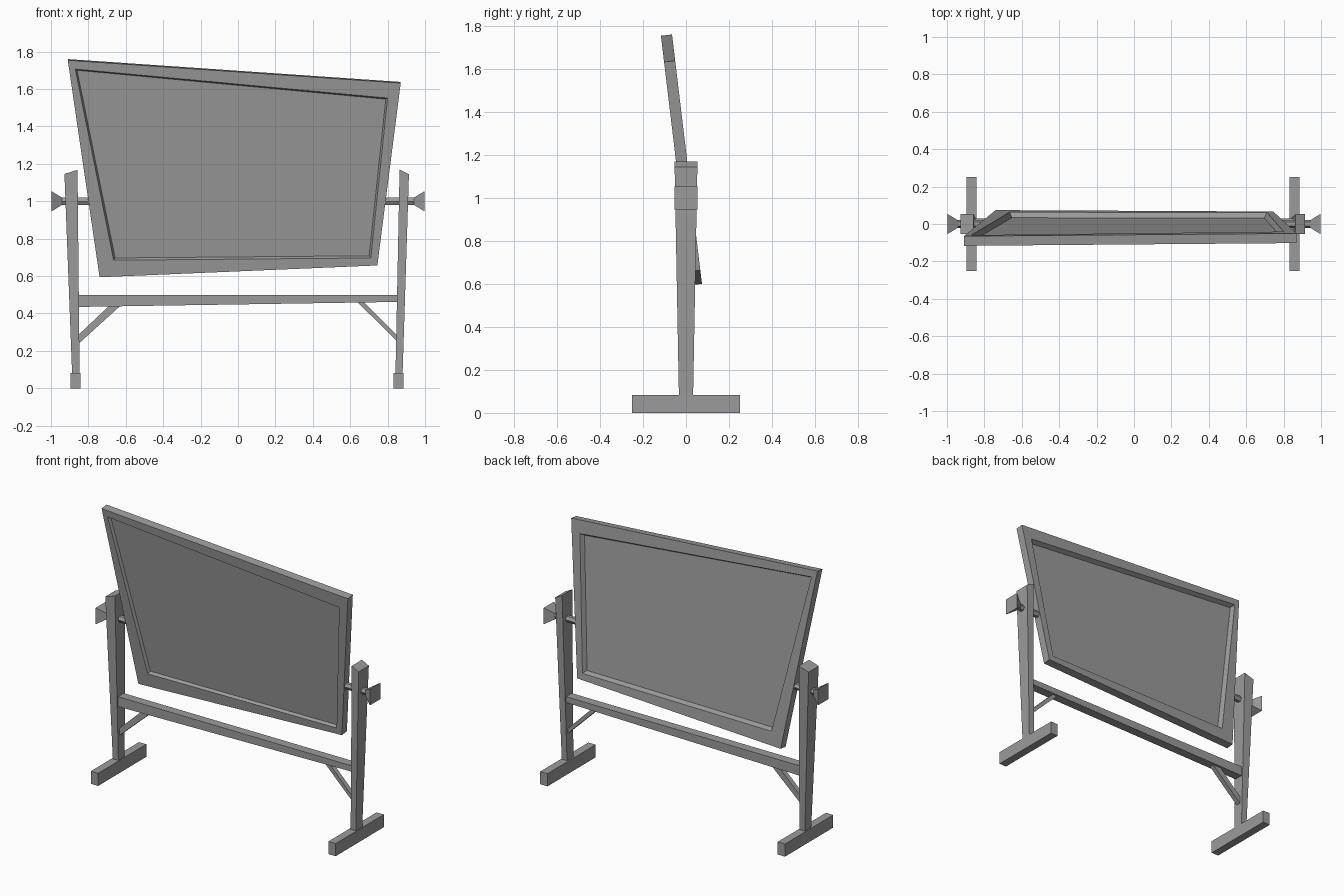
import bpy, bmesh, math
from mathutils import Vector

cube = bpy.data.objects.get("Cube")
if cube:
    bpy.data.objects.remove(cube)

grey = bpy.data.materials.new("plain_grey")
grey.use_nodes = True
color = (0.33, 0.33, 0.33, 1)
grey.diffuse_color = color
grey.node_tree.nodes["Principled BSDF"].inputs["Base Color"].default_value = color


def finish(name, bm):
    bmesh.ops.recalc_face_normals(bm, faces=bm.faces)
    mesh = bpy.data.meshes.new(name)
    bm.to_mesh(mesh)
    bm.free()
    mesh.materials.append(grey)
    obj = bpy.data.objects.new(name, mesh)
    bpy.context.collection.objects.link(obj)
    return obj


def bridge(bm, a, b):
    for i in range(len(a)):
        j = (i + 1) % len(a)
        bm.faces.new((a[i], a[j], b[j], b[i]))


def loft(name, start, end):
    """Solid between two matching outlines."""
    bm = bmesh.new()
    a = [bm.verts.new(p) for p in start]
    b = [bm.verts.new(p) for p in end]
    bridge(bm, a, b)
    bm.faces.new(a)
    bm.faces.new(b)
    return finish(name, bm)


def slab(name, outline, half):
    """Front-view outline (x, z) given thickness along y."""
    return loft(name, [(x, -half, z) for x, z in outline],
                [(x, half, z) for x, z in outline])


def box(name, x0, x1, y0, y1, z0, z1):
    return loft(name, [(x0, y0, z0), (x1, y0, z0), (x1, y1, z0), (x0, y1, z0)],
                [(x0, y0, z1), (x1, y0, z1), (x1, y1, z1), (x0, y1, z1)])


def post(name, bottom, top, z0, top_z):
    """Post that widens upward and ends in a slanted top."""
    def ring(xs, half, zs):
        return [(xs[0], -half, zs[0]), (xs[1], -half, zs[1]),
                (xs[1], half, zs[1]), (xs[0], half, zs[0])]
    return loft(name, ring(bottom, 0.033, (z0, z0)), ring(top, 0.053, top_z))


def rod(name, x0, x1, r0, r1, sides, turn=0.0):
    """Faceted rod or flare along x at pivot height."""
    def ring(x, r):
        angles = [turn + math.tau * i / sides for i in range(sides)]
        return [(x, r * math.cos(t), 1 + r * math.sin(t)) for t in angles]
    return loft(name, ring(x0, r0), ring(x1, r1))


# Tilted board: crooked frame with a recessed panel on both faces
outer = [(-0.91, 1.757), (0.87, 1.635), (0.745, 0.66), (-0.74, 0.597)]
inner = [(-0.87, 1.71), (0.80, 1.555), (0.71, 0.70), (-0.665, 0.688)]
tilt = math.atan(0.12)
bm = bmesh.new()


def loop(points, y):
    return [bm.verts.new((x, y, (z - 1) / math.cos(tilt))) for x, z in points]


rims, panels = [], []
for y in (-0.026, 0.026):
    rim, lip = loop(outer, y), loop(inner, y)
    bridge(bm, rim, lip)
    rims.append(rim)
    panels.append(bm.faces.new(lip))
bridge(bm, *rims)
bmesh.ops.recalc_face_normals(bm, faces=bm.faces)
for panel, lip_width, depth in zip(panels, (0.013, 0.02), (0.018, 0.028)):
    bmesh.ops.inset_region(bm, faces=[panel], thickness=lip_width, depth=-depth)
board = finish("board", bm)
board.location = (0, 0, 1)
board.rotation_euler.x = tilt

# Stand: feet, posts, rail and braces
box("right_foot", -0.895, -0.842, -0.25, 0.25, 0, 0.083)
box("left_foot", 0.832, 0.885, -0.25, 0.25, 0, 0.083)
post("right_post", (-0.887, -0.847), (-0.928, -0.858), 0.08, (1.146, 1.168))
post("left_post", (0.842, 0.88), (0.864, 0.914), 0.08, (1.17, 1.144))
slab("rail", [(-0.86, 0.5), (0.86, 0.5), (0.86, 0.462), (-0.86, 0.435)], 0.03)
slab("right_brace", [(-0.853, 0.286), (-0.69, 0.44), (-0.63, 0.44), (-0.853, 0.238)], 0.016)
slab("left_brace", [(0.853, 0.282), (0.67, 0.465), (0.634, 0.465), (0.853, 0.25)], 0.016)

# Pivots: axles and flared square knobs
for name, side in (("right", -1), ("left", 1)):
    rod(name + "_axle", side * 0.78, side * 0.94, 0.022, 0.022, 6)
    rod(name + "_knob", side * 0.94, side * 0.997, 0.027, 0.076, 4, math.pi / 4)
